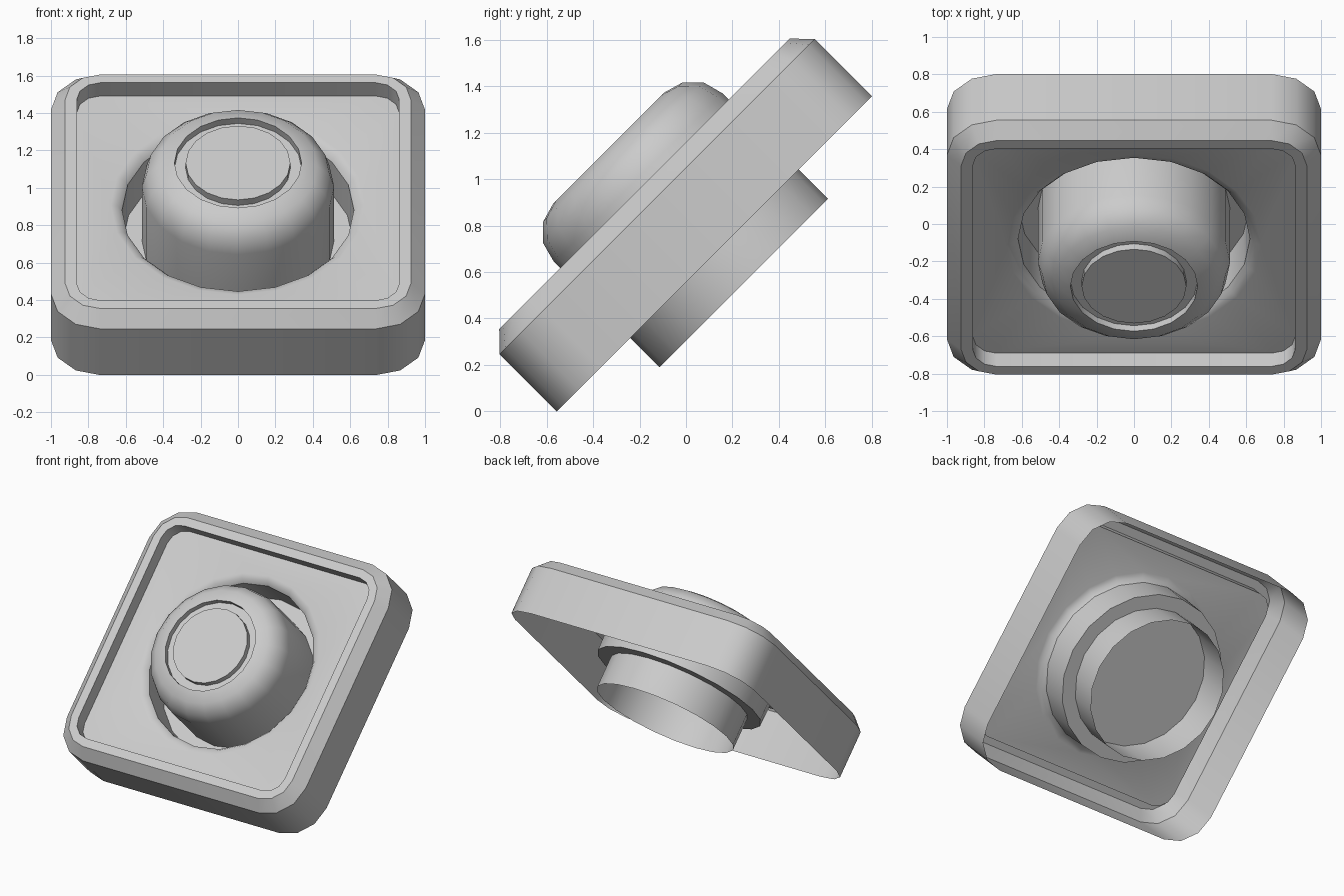
import bpy, bmesh, math
from mathutils import Matrix

if "Cube" in bpy.data.objects:
    bpy.data.objects.remove(bpy.data.objects["Cube"])

SIDES = 20
# tilt 45 degrees: local y runs up the slope, local z is the plate normal
C = math.sqrt(0.5)
TILT = Matrix.Rotation(math.radians(45), 4, 'X')
CENTRE = 0.566

grey = bpy.data.materials.new("light_grey")
grey.diffuse_color = (0.6, 0.6, 0.6, 1)
grey.use_nodes = True
grey.node_tree.nodes["Principled BSDF"].inputs["Base Color"].default_value = grey.diffuse_color


def rounded_rect(bm, inset, n):
    """Rounded rectangle, counter-clockwise, three segments per corner."""
    hx, hy, r = 1 - inset, 0.961 - inset, 0.265 - inset
    loop = []
    for k, (sx, sy) in enumerate([(1, 1), (-1, 1), (-1, -1), (1, -1)]):
        for s in range(4):
            a = math.radians(90 * k + 30 * s)
            loop.append(bm.verts.new((sx * (hx - r) + r * math.cos(a),
                                      sy * (hy - r) + r * math.sin(a), n)))
    return loop


def ring(bm, r, n):
    return [bm.verts.new((r * math.cos(2 * math.pi * i / SIDES),
                          r * math.sin(2 * math.pi * i / SIDES), n))
            for i in range(SIDES)]


def loft(bm, loops):
    for a, b in zip(loops, loops[1:]):
        for i in range(len(a)):
            j = (i + 1) % len(a)
            bm.faces.new((a[i], a[j], b[j], b[i]))


def loop_edges(bm, loop):
    out = []
    for a, b in zip(loop, loop[1:] + loop[:1]):
        out.append(bm.edges.get((a, b)) or bm.edges.new((a, b)))
    return out


def finish(bm, name):
    bm.transform(TILT @ Matrix.Translation((0, CENTRE, 0)))
    me = bpy.data.meshes.new(name)
    bm.to_mesh(me)
    bm.free()
    me.materials.append(grey)
    ob = bpy.data.objects.new(name, me)
    bpy.context.collection.objects.link(ob)
    bpy.ops.object.select_all(action='DESELECT')
    ob.select_set(True)
    bpy.context.view_layer.objects.active = ob
    bpy.ops.object.shade_smooth_by_angle(angle=math.radians(35))
    return ob


# thin open-backed housing: side wall, bevel, rim, recessed panel, collar
bm = bmesh.new()
frame = [rounded_rect(bm, i, n) for i, n in
         [(0, 0.393), (0, 0.742), (0.076, 0.82), (0.138, 0.82), (0.138, 0.72)]]
loft(bm, frame)
collar = [ring(bm, r, n) for r, n in
          [(0.68, 0.72), (0.645, 0.71), (0.62, 0.68), (0.615, 0.45), (0.514, 0.45)]]
loft(bm, collar)
panel = bmesh.ops.triangle_fill(
    bm, use_beauty=True, normal=(0, 0, 1),
    edges=loop_edges(bm, frame[-1]) + loop_edges(bm, collar[0]))
for f in panel["geom"]:
    if isinstance(f, bmesh.types.BMFace):
        f.normal_update()
        if f.normal.z < 0:
            f.normal_flip()
finish(bm, "housing")

# push button: open tube, rounded shoulder, ring groove in the top
R, B, TOP = 0.514, 0.18, 1.037
profile = [(R, 0.214)]
for s in range(3):
    a = math.radians(30 * s)
    profile.append((R - B + B * math.cos(a), TOP - B + B * math.sin(a)))
profile += [(0.34, TOP), (0.34, TOP - 0.042), (0.28, TOP - 0.042), (0.28, TOP)]
bm = bmesh.new()
rings = [ring(bm, r, n) for r, n in profile]
loft(bm, rings)
bm.faces.new(rings[-1])
finish(bm, "button")

# floor closing the button tube from behind
bm = bmesh.new()
bm.faces.new(ring(bm, R - 0.002, 0.5)[::-1])
finish(bm, "button_floor")
